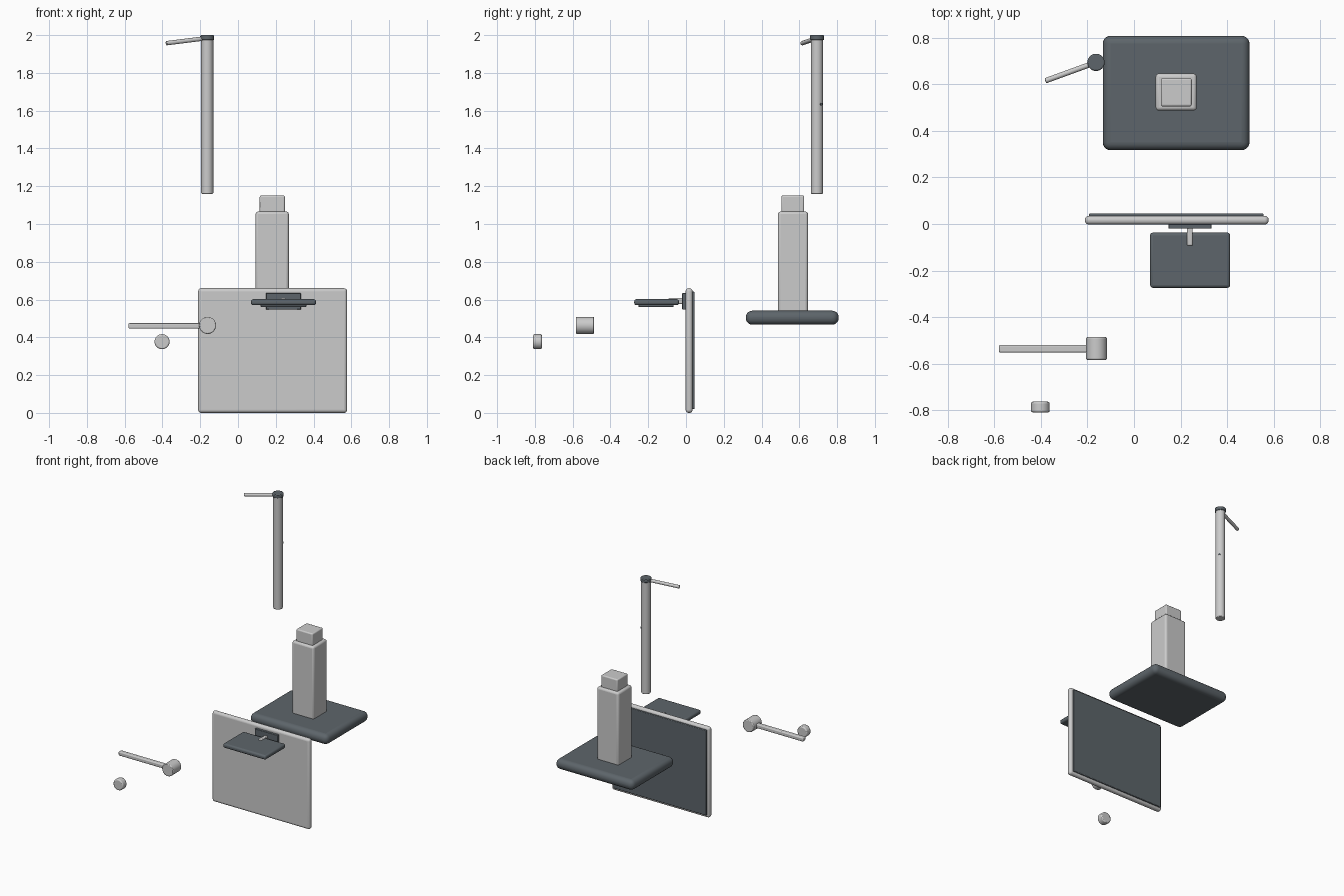
import bpy
import math
from mathutils import Vector

if "Cube" in bpy.data.objects:
    bpy.data.objects.remove(bpy.data.objects["Cube"])

dark = bpy.data.materials.new("dark_plastic")
dark.diffuse_color = (0.11, 0.13, 0.145, 1)
dark.use_nodes = True
dark.node_tree.nodes["Principled BSDF"].inputs["Base Color"].default_value = dark.diffuse_color


def finish(obj, name, bevel, segs, mat):
    obj.name = name
    if bevel:
        m = obj.modifiers.new("bevel", "BEVEL")
        m.width, m.segments = bevel, segs
        m.limit_method = "ANGLE"
    if mat:
        obj.data.materials.append(mat)
    bpy.ops.object.shade_smooth_by_angle(angle=math.radians(35))
    return obj


def box(name, lo, hi, bevel=0.0, segs=3, mat=None):
    """Box between two corners, with rounded edges."""
    lo, hi = Vector(lo), Vector(hi)
    bpy.ops.mesh.primitive_cube_add(size=1, location=(lo + hi) / 2)
    obj = bpy.context.object
    obj.scale = hi - lo
    bpy.ops.object.transform_apply(location=False, rotation=False, scale=True)
    return finish(obj, name, bevel, segs, mat)


def rod(name, a, b, radius, bevel=0.0, segs=2, mat=None, sides=32):
    """Cylinder running from point a to point b."""
    a, b = Vector(a), Vector(b)
    bpy.ops.mesh.primitive_cylinder_add(vertices=sides, radius=radius,
                                        depth=(b - a).length, location=(a + b) / 2)
    obj = bpy.context.object
    obj.rotation_euler = (b - a).to_track_quat("Z", "Y").to_euler()
    return finish(obj, name, bevel, segs, mat)


# Pedestal: rounded base plate and telescoping column
box("base_plate", (-0.134, 0.317, 0.467), (0.496, 0.808, 0.541), 0.034, 5, dark)
box("column_outer", (0.093, 0.487, 0.53), (0.269, 0.646, 1.066), 0.014)
box("column_inner", (0.115, 0.505, 1.05), (0.248, 0.626, 1.151), 0.008)

# Display panel with the screen on its back side
box("panel_housing", (-0.211, -0.002, 0.0), (0.578, 0.035, 0.66), 0.017, 5)
box("panel_screen", (-0.193, 0.028, 0.02), (0.556, 0.045, 0.642), 0.004, 2, dark)

# Tray fixed to the panel front
box("tray_mount", (0.148, -0.02, 0.547), (0.333, 0.0, 0.634), 0.003, 2, dark)
box("tray", (0.069, -0.274, 0.57), (0.413, -0.037, 0.602), 0.012, 3, dark)
box("tray_underside", (0.12, -0.252, 0.561), (0.362, -0.065, 0.575), 0.004, 2, dark)
box("tray_pin", (0.228, -0.093, 0.577), (0.252, -0.01, 0.608), 0.005, 2)

# Upright pole with cap, side lever and button
px, py = -0.163, 0.694
rod("pole", (px, py, 1.16), (px, py, 1.985), 0.032, 0.004)
rod("pole_cap", (px, py, 1.974), (px, py, 2.0), 0.037, 0.005, 2, dark)
rod("pole_button", (px + 0.02, py + 0.017, 1.634),
    (px + 0.028, py + 0.024, 1.634), 0.007, 0.0, 1, dark, 16)
rod("pole_lever", (px, py, 1.984), (-0.38, 0.615, 1.957), 0.0115, 0.003, 2, None, 24)

# Crank handle: hub and bar
rod("handle_hub", (-0.161, -0.583, 0.463), (-0.161, -0.486, 0.463), 0.045, 0.005)
box("handle_bar", (-0.58, -0.552, 0.446), (-0.17, -0.519, 0.475), 0.007)

# Loose knob
rod("knob", (-0.402, -0.809, 0.377), (-0.402, -0.763, 0.377), 0.04, 0.007)
